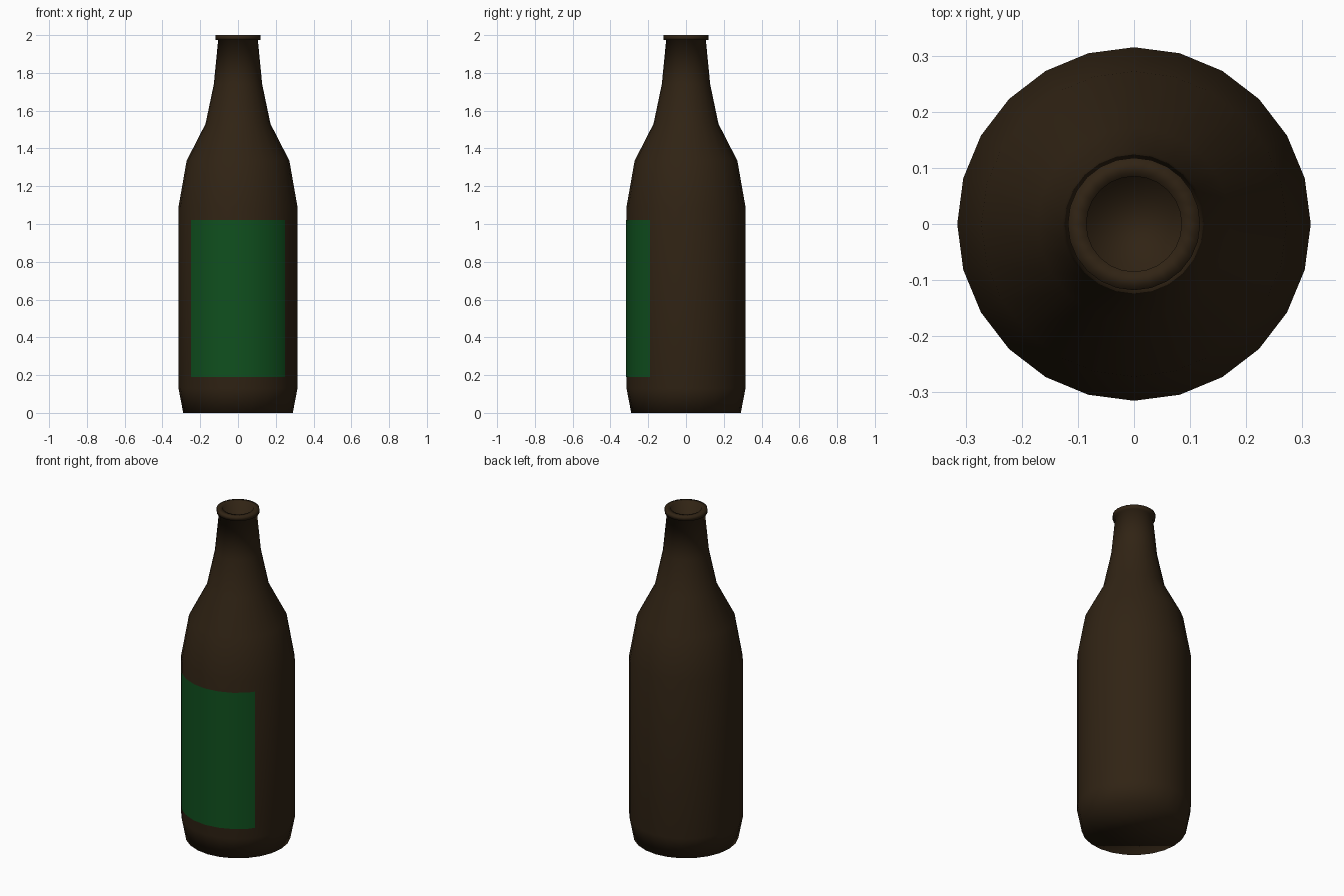
import bpy, bmesh
from math import sin, cos, pi, radians

if "Cube" in bpy.data.objects:
    bpy.data.objects.remove(bpy.data.objects["Cube"])

SIDES = 24


def material(name, color):
    m = bpy.data.materials.new(name)
    m.diffuse_color = color
    m.use_nodes = True
    m.node_tree.nodes["Principled BSDF"].inputs["Base Color"].default_value = m.diffuse_color
    return m


def add_object(name, bm, mat):
    bmesh.ops.recalc_face_normals(bm, faces=bm.faces) if name == "bottle" else None
    for f in bm.faces:
        f.smooth = True
    mesh = bpy.data.meshes.new(name)
    bm.to_mesh(mesh)
    bm.free()
    mesh.materials.append(mat)
    ob = bpy.data.objects.new(name, mesh)
    bpy.context.collection.objects.link(ob)
    return ob


def loft(bm, rings, closed):
    # Bridge successive rings of points with quads
    rows = [[bm.verts.new(p) for p in ring] for ring in rings]
    n = len(rows[0])
    for a, b in zip(rows, rows[1:]):
        for i in range(n if closed else n - 1):
            j = (i + 1) % n
            bm.faces.new((a[i], a[j], b[j], b[i]))
    return rows


brown = material("brown_glass", (0.03, 0.017, 0.007, 1))
green = material("green_paper", (0.005, 0.08, 0.013, 1))

# Bottle: radius / height profile from base over the lip into the mouth
profile = [(0.29, 0), (0.315, 0.13), (0.315, 1.09), (0.272, 1.335),
           (0.172, 1.53), (0.128, 1.74), (0.105, 1.975), (0.118, 1.975),
           (0.118, 2.0), (0.085, 2.0), (0.085, 1.95)]
bm = bmesh.new()
rings = [[(r * cos(2 * pi * i / SIDES), r * sin(2 * pi * i / SIDES), z)
          for i in range(SIDES)] for r, z in profile]
rows = loft(bm, rings, True)
bm.faces.new(rows[0][::-1])   # base
bm.faces.new(rows[-1])        # mouth floor
add_object("bottle", bm, brown)

# Label: thin sheet hugging the front facets, ending halfway across a facet
R = 0.3165
half = R * cos(radians(7.5))
arc = [(-52.5, half)] + [(a, R) for a in range(-45, 46, 15)] + [(52.5, half)]
bm = bmesh.new()
loft(bm, [[(r * sin(radians(a)), -r * cos(radians(a)), z) for a, r in arc]
          for z in (0.19, 1.02)], False)
add_object("label", bm, green)
